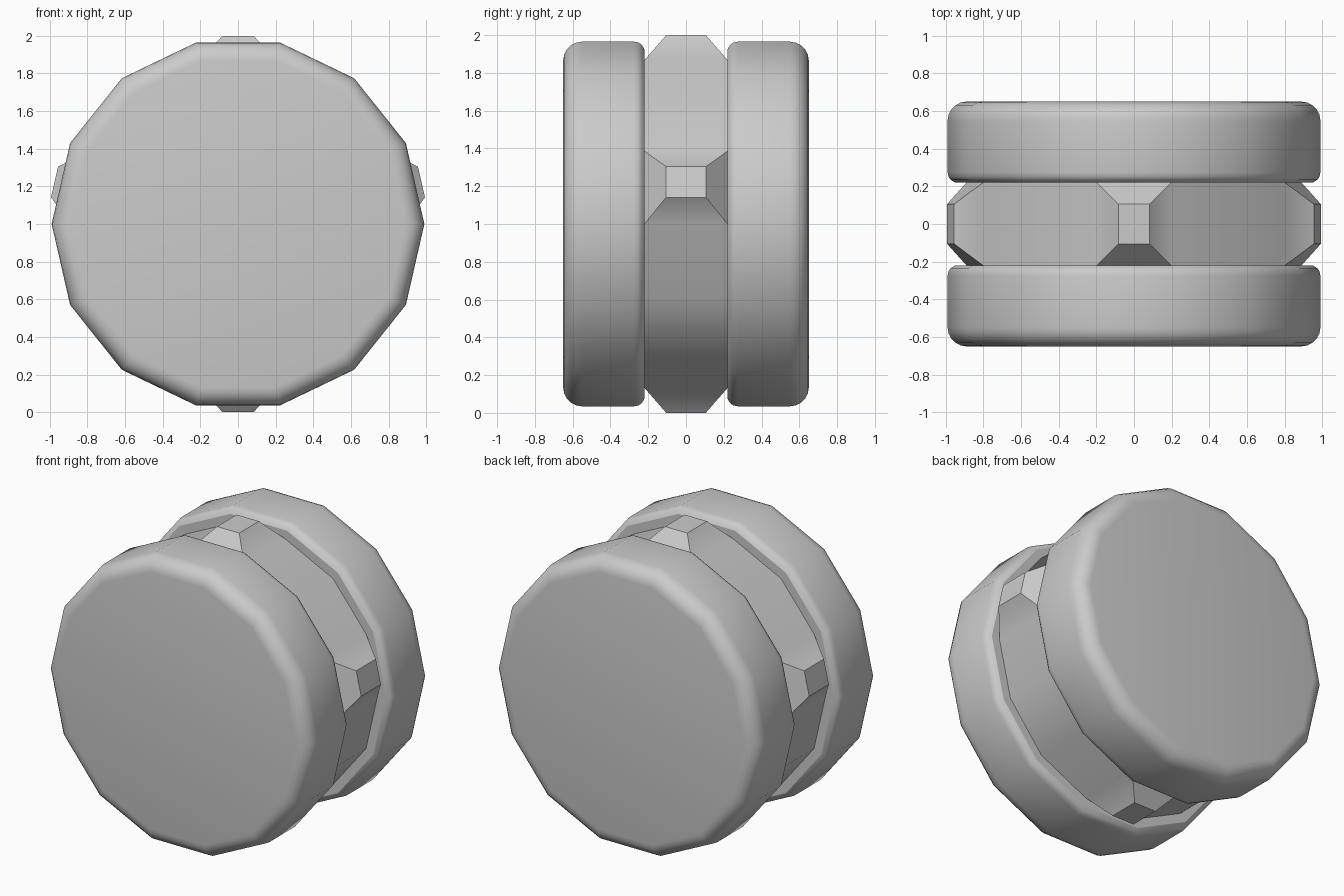
import bpy, bmesh, math

if "Cube" in bpy.data.objects:
    bpy.data.objects.remove(bpy.data.objects["Cube"])

SIDES = 14
CENTRE_Z = 1.0


def ring(bm, y, r):
    return [bm.verts.new((r * math.cos(2 * math.pi * i / SIDES), y,
                          r * math.sin(2 * math.pi * i / SIDES)))
            for i in range(SIDES)]


def lathe(name, profile, capped, studs=()):
    """Turn (y, radius) points about the y axis; raise studs on chosen sides."""
    bm = bmesh.new()
    rings = [ring(bm, y, r) for y, r in profile]
    sides = []
    for a, b in zip(rings, rings[1:]):
        for i in range(SIDES):
            j = (i + 1) % SIDES
            # outward winding depends on the direction of travel along y
            quad = (a[i], b[i], b[j], a[j])
            sides.append(bm.faces.new(quad if profile[-1][0] > profile[0][0] else quad[::-1]))
    if capped:
        bm.faces.new(rings[0])
        bm.faces.new(rings[-1])
        bmesh.ops.recalc_face_normals(bm, faces=bm.faces[:])
    for f in sides:
        f.normal_update()
    if studs:
        chosen = [sides[i] for i in studs]
        if chosen[0].normal.dot(chosen[0].calc_center_median()) < 0:
            bmesh.ops.reverse_faces(bm, faces=bm.faces[:])
        bmesh.ops.inset_individual(bm, faces=chosen, thickness=0.115,
                                   depth=0.132, use_even_offset=True)
    mesh = bpy.data.meshes.new(name)
    bm.to_mesh(mesh)
    bm.free()
    obj = bpy.data.objects.new(name, mesh)
    bpy.context.collection.objects.link(obj)
    obj.location.z = CENTRE_Z
    bpy.ops.object.select_all(action='DESELECT')
    obj.select_set(True)
    bpy.context.view_layer.objects.active = obj
    bpy.ops.object.shade_smooth_by_angle(angle=math.radians(30))
    return obj


# Wheel cross-section: crisp inner shoulder, wide rounded outer shoulder
R, OUT, ROUND = 0.99, 0.65, 0.10
profile = [(0.22, 0.95), (0.235, 0.974), (0.25, 0.985), (0.275, R)]
for k in range(6):
    a = math.radians(90 - 18 * k)
    profile.append((OUT - ROUND + ROUND * math.cos(a), R - ROUND + ROUND * math.sin(a)))

# Two wheels, mirrored front to back
for name, s in (("front_wheel", -1), ("back_wheel", 1)):
    lathe(name, [(s * y, r) for y, r in profile], True)

# Hub band with four raised studs: right, top, left, bottom
lathe("hub", [(-0.22, 0.89), (0.22, 0.89)], False, studs=(0, 3, 6, 10))
